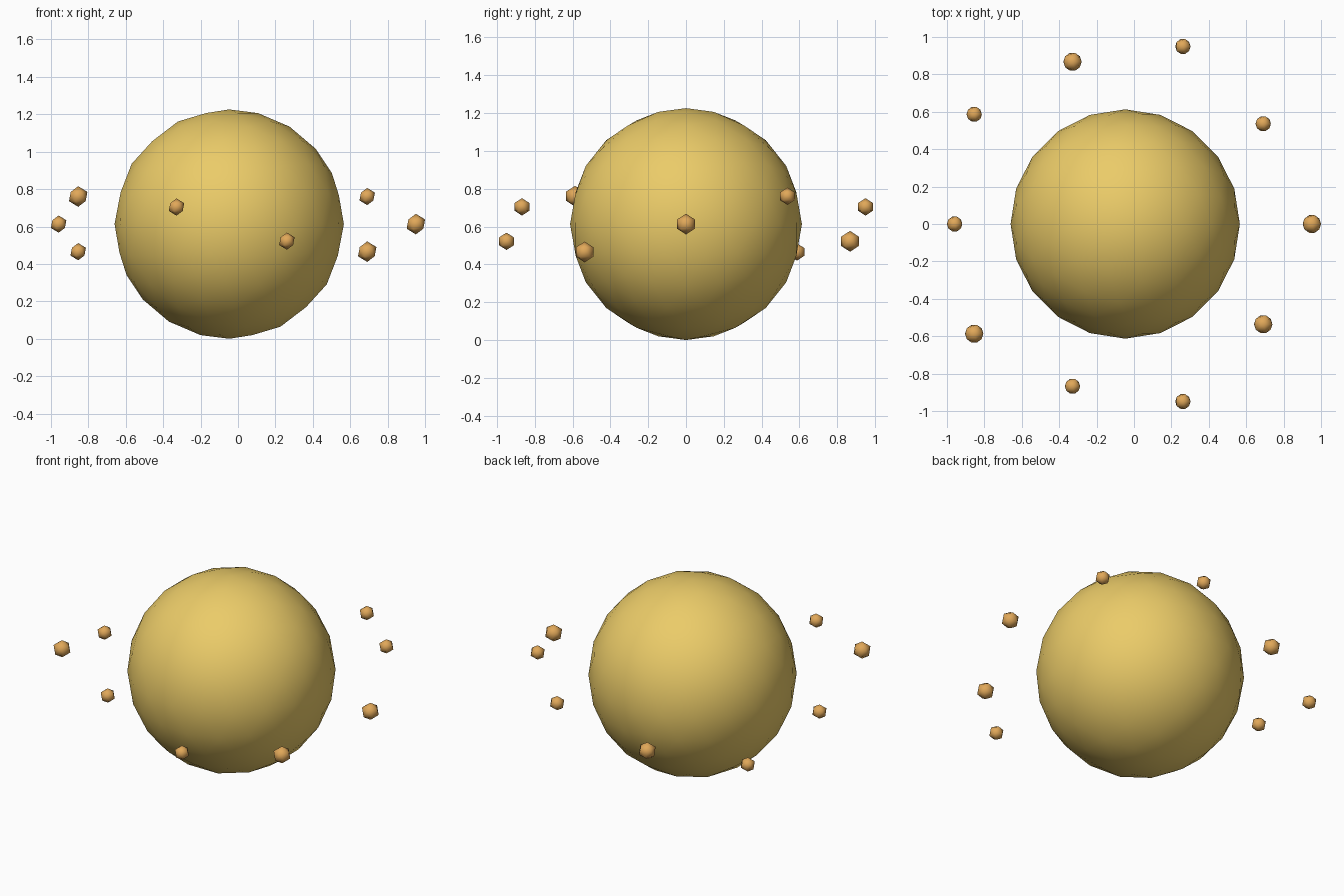
import bpy
from math import sin, cos, tau

if "Cube" in bpy.data.objects:
    bpy.data.objects.remove(bpy.data.objects["Cube"])

CX, R = -0.047, 0.613      # centre offset and radius of the big ball


def material(name, rgb):
    m = bpy.data.materials.new(name)
    m.diffuse_color = (*rgb, 1)
    m.use_nodes = True
    m.node_tree.nodes["Principled BSDF"].inputs["Base Color"].default_value = m.diffuse_color
    return m


def ball(name, subdivisions, radius, location, mat):
    bpy.ops.mesh.primitive_ico_sphere_add(
        subdivisions=subdivisions, radius=radius, location=location)
    ob = bpy.context.object
    ob.name = name
    ob.data.materials.append(mat)
    bpy.ops.object.shade_smooth()
    return ob


gold = material("gold", (0.83, 0.60, 0.14))
amber = material("amber", (0.75, 0.39, 0.10))

# Large central ball
ball("core_ball", 3, R, (CX, 0, R), gold)

# Ten floating beads on a wavy ring, alternating near and far
for i in range(10):
    a = tau * i / 10
    ring = 0.998 if i % 2 == 0 else 0.912
    size = 0.055 if i % 3 == 0 else 0.046
    ball(f"orbit_bead_{i + 1}", 1, size,
         (CX + ring * cos(a), ring * sin(a), R + 0.155 * sin(2 * a)), amber)
